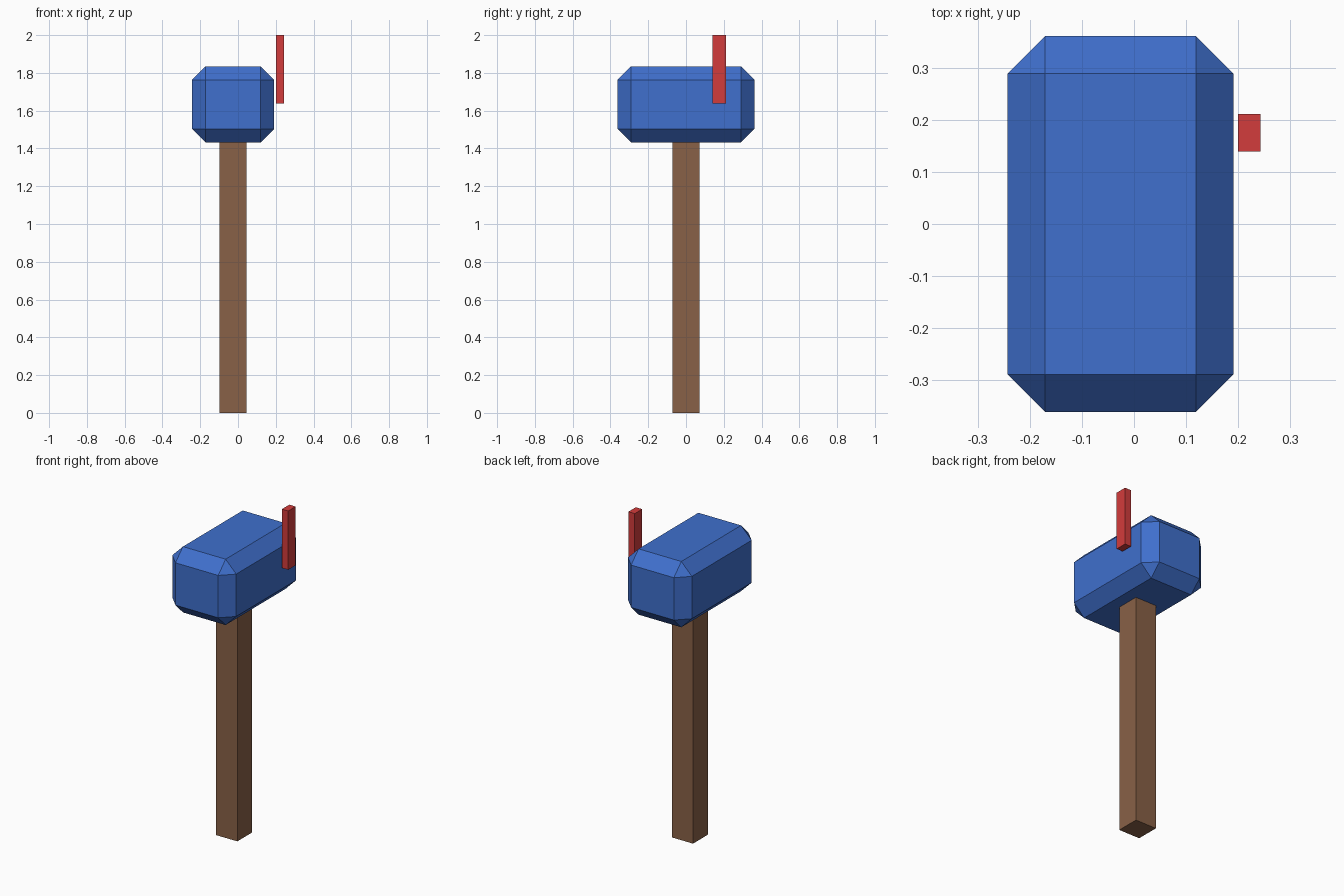
import bpy

# Remove the default cube
old = bpy.data.objects.get("Cube")
if old:
    bpy.data.objects.remove(old, do_unlink=True)


def material(name, rgb):
    mat = bpy.data.materials.new(name)
    mat.use_nodes = True
    colour = (*rgb, 1)
    mat.diffuse_color = colour
    mat.node_tree.nodes["Principled BSDF"].inputs["Base Color"].default_value = colour
    return mat


def block(name, low, high, mat, chamfer=0):
    """Box between two corners, optionally with a flat chamfer on every edge."""
    bpy.ops.mesh.primitive_cube_add(size=1)
    obj = bpy.context.object
    obj.name = name
    obj.location = [(a + b) / 2 for a, b in zip(low, high)]
    obj.scale = [b - a for a, b in zip(low, high)]
    bpy.ops.object.transform_apply(location=False, rotation=False, scale=True)
    obj.data.materials.append(mat)
    if chamfer:
        bevel = obj.modifiers.new("chamfer", "BEVEL")
        bevel.width = chamfer
        bevel.segments = 1
        bevel.limit_method = "NONE"
    return obj


brown = material("brown wood", (0.25, 0.12, 0.063))
blue = material("blue paint", (0.05, 0.16, 0.61))
red = material("red paint", (0.65, 0.045, 0.045))

# Square wooden post
block("post", (-0.098, -0.072, 0), (0.046, 0.072, 1.431), brown)

# Chamfered letter box on top of the post
block("letter_box", (-0.243, -0.362, 1.431), (0.191, 0.362, 1.835), blue, chamfer=0.072)

# Raised flag standing just off the left side
block("flag", (0.2, 0.14, 1.639), (0.243, 0.212, 2), red)
